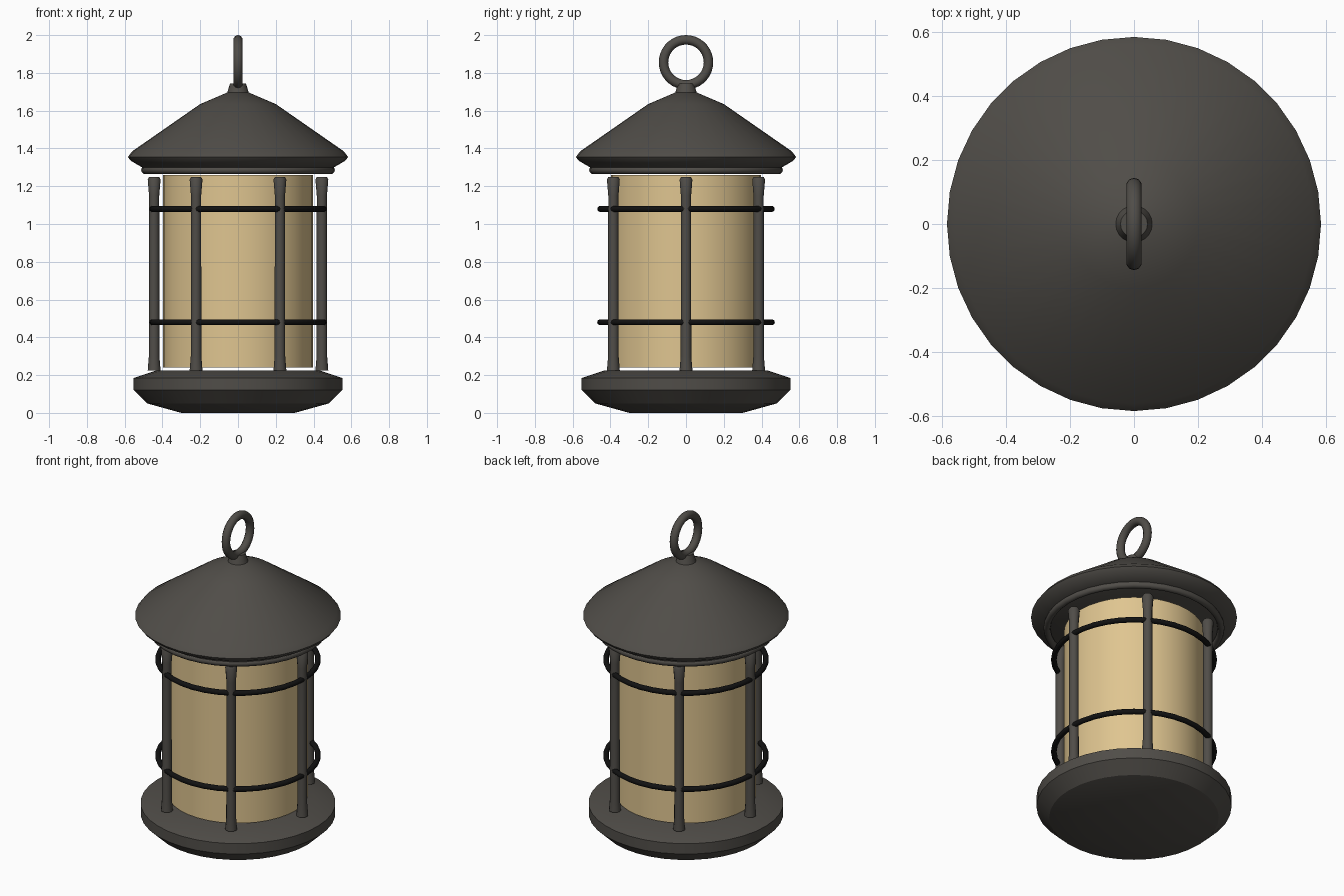
import bpy, bmesh, math
from mathutils import Matrix

if "Cube" in bpy.data.objects:
    bpy.data.objects.remove(bpy.data.objects["Cube"])


def material(name, rgb):
    m = bpy.data.materials.new(name)
    m.diffuse_color = (*rgb, 1.0)
    m.use_nodes = True
    m.node_tree.nodes["Principled BSDF"].inputs["Base Color"].default_value = m.diffuse_color
    return m


METAL = material("dark_bronze_metal", (0.080, 0.074, 0.065))
BLACK = material("black_iron", (0.006, 0.006, 0.006))
GLASS = material("amber_glass", (0.74, 0.56, 0.28))


def lathe(name, profile, mat, sides=36, closed=False, matrix=Matrix(), angle=35):
    """Spin (radius, z) points round the z axis; caps the ends unless closed."""
    bm = bmesh.new()
    rings = []
    for r, z in profile:
        rings.append([bm.verts.new((r * math.cos(2 * math.pi * i / sides),
                                    r * math.sin(2 * math.pi * i / sides), z))
                      for i in range(sides)])
    pairs = list(zip(rings, rings[1:]))
    if closed:
        pairs.append((rings[-1], rings[0]))
    else:
        bm.faces.new(rings[0])
        bm.faces.new(rings[-1])
    for a, b in pairs:
        for i in range(sides):
            j = (i + 1) % sides
            bm.faces.new((a[i], a[j], b[j], b[i]))
    bmesh.ops.recalc_face_normals(bm, faces=bm.faces)
    bm.transform(matrix)
    me = bpy.data.meshes.new(name)
    bm.to_mesh(me)
    bm.free()
    for p in me.polygons:
        p.use_smooth = True
    me.set_sharp_from_angle(angle=math.radians(angle))
    me.materials.append(mat)
    ob = bpy.data.objects.new(name, me)
    bpy.context.collection.objects.link(ob)
    return ob


def torus(name, major, minor, mat, matrix, sides=36, section=10):
    pts = [(major + minor * math.cos(2 * math.pi * k / section),
            minor * math.sin(2 * math.pi * k / section)) for k in range(section)]
    return lathe(name, pts, mat, sides, True, matrix, 60)


# Base dish
lathe("base", [(0.30, 0.0), (0.48, 0.05), (0.552, 0.12), (0.552, 0.185),
               (0.43, 0.225)], METAL, angle=25)

# Glass cylinder
lathe("glass", [(0.397, 0.24), (0.397, 1.26)], GLASS)

# Six posts with flared feet and heads
for k in range(6):
    a = k * math.pi / 3
    place = Matrix.Translation((0.444 * math.cos(a), 0.444 * math.sin(a), 0))
    lathe(f"post_{k + 1}", [(0.034, 0.225), (0.028, 0.30), (0.027, 1.15),
                            (0.034, 1.235), (0.026, 1.25)],
          METAL, sides=12, matrix=place)

# Guard bands round the posts
for name, z in (("lower_band", 0.48), ("upper_band", 1.08)):
    torus(name, 0.454, 0.016, BLACK, Matrix.Translation((0, 0, z)))

# Roof with rolled rim below
lathe("roof", [(0.50, 1.295), (0.568, 1.335), (0.583, 1.355), (0.56, 1.385),
               (0.20, 1.635), (0.06, 1.695)], METAL)
torus("roof_rim", 0.493, 0.02, METAL, Matrix.Translation((0, 0, 1.285)))

# Finial and hanging ring
lathe("finial", [(0.06, 1.685), (0.042, 1.745)], METAL, sides=20)
torus("hanging_ring", 0.119, 0.025, METAL,
      Matrix.Translation((0, 0, 1.856)) @ Matrix.Rotation(math.pi / 2, 4, 'Y'))
